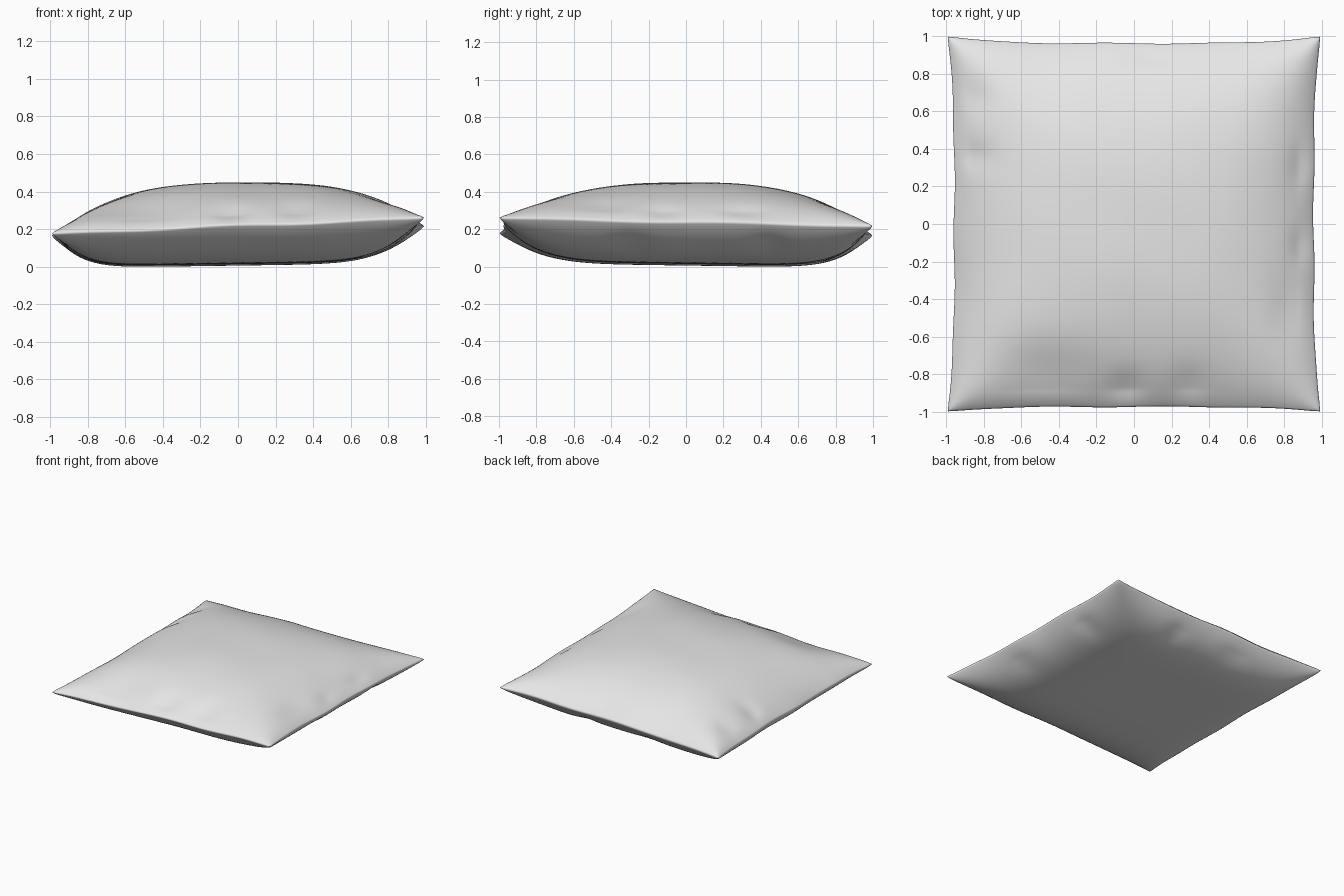
import bpy, bmesh, math

if "Cube" in bpy.data.objects:
    bpy.data.objects.remove(bpy.data.objects["Cube"])

# Soft square cushion: two puffed sheets welded along a thin seam
N = 110

# Dents near the rim: x, y, radius x, radius y, depth
TOP_DENTS = [(-0.88, 0.36, 0.12, 0.08, 0.016), (-0.86, 0.68, 0.10, 0.10, 0.014),
             (-0.04, -0.90, 0.10, 0.10, 0.018), (0.30, -0.88, 0.10, 0.11, 0.014),
             (-0.50, -0.80, 0.28, 0.16, 0.020), (0.92, 0.30, 0.07, 0.12, 0.014),
             (0.93, -0.12, 0.07, 0.10, 0.014), (0.84, -0.45, 0.10, 0.20, 0.012),
             (0.10, 0.93, 0.12, 0.06, 0.010)]
BOTTOM_DENTS = [(0.3, 0.88, 0.10, 0.12, 0.014), (-0.25, 0.90, 0.14, 0.10, 0.012),
                (0.88, 0.45, 0.12, 0.10, 0.014), (0.88, -0.3, 0.12, 0.12, 0.012)]


def dents(u, v, table):
    return sum(d * math.exp(-((u - a) / ra) ** 2 - ((v - b) / rb) ** 2)
               for a, b, ra, rb, d in table)


def puff(u, v, pu, pv, q):
    # Soft minimum of two bulge profiles, leaves ridges towards the corners
    fu = max(1e-5, 1 - abs(u) ** pu) ** q
    fv = max(1e-5, 1 - abs(v) ** pv) ** q
    k = 1.6
    return (fu ** -k + fv ** -k - 1) ** (-1 / k)


def seam(u, v):
    # Bilinear height between the four corners, with a small ripple
    a, b = (u + 1) / 2, (v + 1) / 2
    front = 0.185 + 0.085 * a
    back = 0.175 + 0.05 * a
    ripple = 0.006 * math.sin(7 * u + 2) * (1 - u * u) + 0.005 * math.sin(6 * v) * (1 - v * v)
    return front * (1 - b) + back * b + ripple


def outline(u, v):
    # Sides bow inward between the corners
    bow_x = 0.037 * (1 - v ** 4) + 0.004 * math.sin(11 * v + u) * (1 - v * v)
    bow_y = (0.027 if v < 0 else 0.038) * (1 - u ** 4) + 0.003 * math.sin(10 * u) * (1 - u * u)
    x = u * (0.994 - bow_x * u * u)
    y = v * (1.0 - bow_y * v * v)
    # Slightly rounded corner tips
    c = max(0, abs(u) + abs(v) - 1.95)
    return x * (1 - 0.06 * c), y * (1 - 0.06 * c)


def add_sheet(bm, top):
    rows = []
    for j in range(N + 1):
        row = []
        for i in range(N + 1):
            # Denser towards the rim
            s, t = 2 * i / N - 1, 2 * j / N - 1
            u = 0.4 * s + 0.6 * math.sin(s * math.pi / 2)
            v = 0.4 * t + 0.6 * math.sin(t * math.pi / 2)
            x, y = outline(u, v)
            z0 = seam(u, v)
            edge = min(1, 10 * (1 - max(abs(u), abs(v))))
            if top:
                g = puff(u, v, 2.6 if u < 0 else 3.0, 2.7, 0.9)
                z = z0 + (0.457 + 0.006 * u - z0) * g
                z -= dents(u, v, TOP_DENTS) * edge
                z += 0.0015 * math.sin(9 * u + 4 * v) * math.sin(8 * v - 3 * u) * edge
            else:
                g = puff(u, v, 7.5 if u < 0 else 5.0, 5.0 if v < 0 else 6.5, 0.9)
                z = z0 + (0.020 + 0.014 * u - 0.014 * v - z0) * g
                z += dents(u, v, BOTTOM_DENTS) * edge
            row.append(bm.verts.new((x, y, z)))
        rows.append(row)
    for j in range(N):
        for i in range(N):
            f = [rows[j][i], rows[j][i + 1], rows[j + 1][i + 1], rows[j + 1][i]]
            bm.faces.new(f if top else f[::-1])


bm = bmesh.new()
add_sheet(bm, True)
add_sheet(bm, False)
rim = [v for v in bm.verts if v.is_boundary]
bmesh.ops.remove_doubles(bm, verts=rim, dist=0.0005)

# Rest on the ground
low = min(v.co.z for v in bm.verts)
for v in bm.verts:
    v.co.z -= low
for f in bm.faces:
    f.smooth = True

mesh = bpy.data.meshes.new("cushion")
bm.to_mesh(mesh)
bm.free()
cushion = bpy.data.objects.new("cushion", mesh)
bpy.context.collection.objects.link(cushion)

fabric = bpy.data.materials.new("light grey fabric")
fabric.diffuse_color = (0.8, 0.8, 0.8, 1)
fabric.use_nodes = True
fabric.node_tree.nodes["Principled BSDF"].inputs["Base Color"].default_value = fabric.diffuse_color
mesh.materials.append(fabric)
